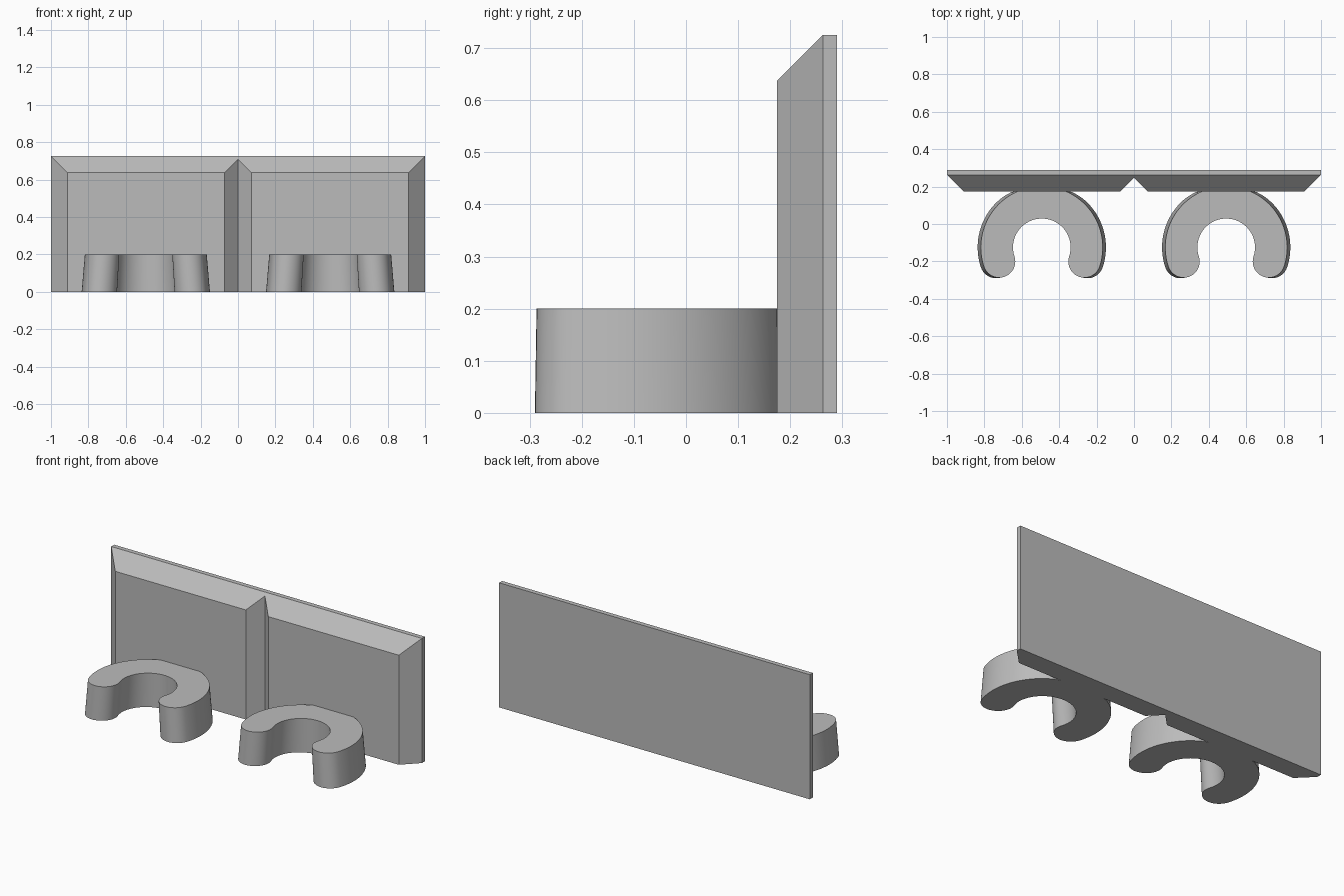
import bpy, bmesh
from math import cos, sin, pi, radians

cube = bpy.data.objects.get("Cube")
if cube:
    bpy.data.objects.remove(cube, do_unlink=True)

grey = bpy.data.materials.new("plain grey")
grey.use_nodes = True
grey.diffuse_color = (0.5, 0.5, 0.5, 1)
grey.node_tree.nodes["Principled BSDF"].inputs["Base Color"].default_value = grey.diffuse_color

FRONT, SHOULDER, BACK = 0.175, 0.2625, 0.29   # panel depths
HEIGHT, BEVEL, GROOVE = 0.725, 0.0875, 0.0725


def finish(bm, name):
    bmesh.ops.recalc_face_normals(bm, faces=bm.faces)
    mesh = bpy.data.meshes.new(name)
    bm.to_mesh(mesh)
    bm.free()
    mesh.materials.append(grey)
    obj = bpy.data.objects.new(name, mesh)
    bpy.context.collection.objects.link(obj)
    return obj


# Wall panel: footprint with a V groove, raised to a top that slopes at the front
bm = bmesh.new()
half = [(0, FRONT + GROOVE), (GROOVE, FRONT), (1 - BEVEL, FRONT), (1, SHOULDER)]
front_line = [(-x, y) for x, y in reversed(half[1:])] + half
ring = [bm.verts.new((x, y, 0)) for x, y in front_line]
back = [bm.verts.new((x, BACK, 0)) for x in (1, -1)]
bm.faces.new(ring)
bm.faces.new([ring[0], ring[-1]] + back)
raised = bmesh.ops.extrude_face_region(bm, geom=bm.faces[:], use_keep_orig=True)
for v in raised["geom"]:
    if isinstance(v, bmesh.types.BMVert):
        v.co.z = HEIGHT - max(0, SHOULDER - v.co.y)
# Remove the wall inside the solid, between the shoulder and the back strip
inside = [f for f in bm.faces if all(abs(v.co.y - SHOULDER) < 1e-5 for v in f.verts)]
bmesh.ops.delete(bm, geom=inside, context="FACES_ONLY")
finish(bm, "wall_panel")


# Spring clips: a C-shaped band with rounded tips, flattened against the panel
def arc(cx, cy, r, start, end, n):
    return [(cx + r * cos(start + (end - start) * i / n),
             cy + r * sin(start + (end - start) * i / n)) for i in range(n)]


RADIUS, HALF_WIDTH, TIP = 0.24, 0.086, radians(18.4)
CLIP_X, CLIP_Y, CLIP_H, LEAN = 0.493, -0.125, 0.2, 0.017
tip_x, tip_y = RADIUS * cos(TIP), -RADIUS * sin(TIP)
outline = (arc(0, 0, RADIUS + HALF_WIDTH, -TIP, pi + TIP, 64)
           + arc(-tip_x, tip_y, HALF_WIDTH, pi + TIP, 2 * pi + TIP, 20)
           + arc(0, 0, RADIUS - HALF_WIDTH, pi + TIP, -TIP, 48)
           + arc(tip_x, tip_y, HALF_WIDTH, pi - TIP, 2 * pi - TIP, 20))


def clip(name, cx):
    bm = bmesh.new()
    rings = []
    for z, lean, stretch in ((0, LEAN, 1.02), (CLIP_H, 0, 1)):
        rings.append([bm.verts.new((cx + x + lean * max(-1, min(1, x / 0.2)),
                                    min(FRONT, CLIP_Y + y * stretch), z))
                      for x, y in outline])
    low, high = rings
    bm.faces.new(low)
    bm.faces.new(high)
    for i in range(len(low)):
        bm.faces.new((low[i - 1], low[i], high[i], high[i - 1]))
    obj = finish(bm, name)
    bpy.ops.object.select_all(action="DESELECT")
    obj.select_set(True)
    bpy.context.view_layer.objects.active = obj
    bpy.ops.object.shade_smooth_by_angle(angle=radians(25))


clip("left_clip", CLIP_X)
clip("right_clip", -CLIP_X)
